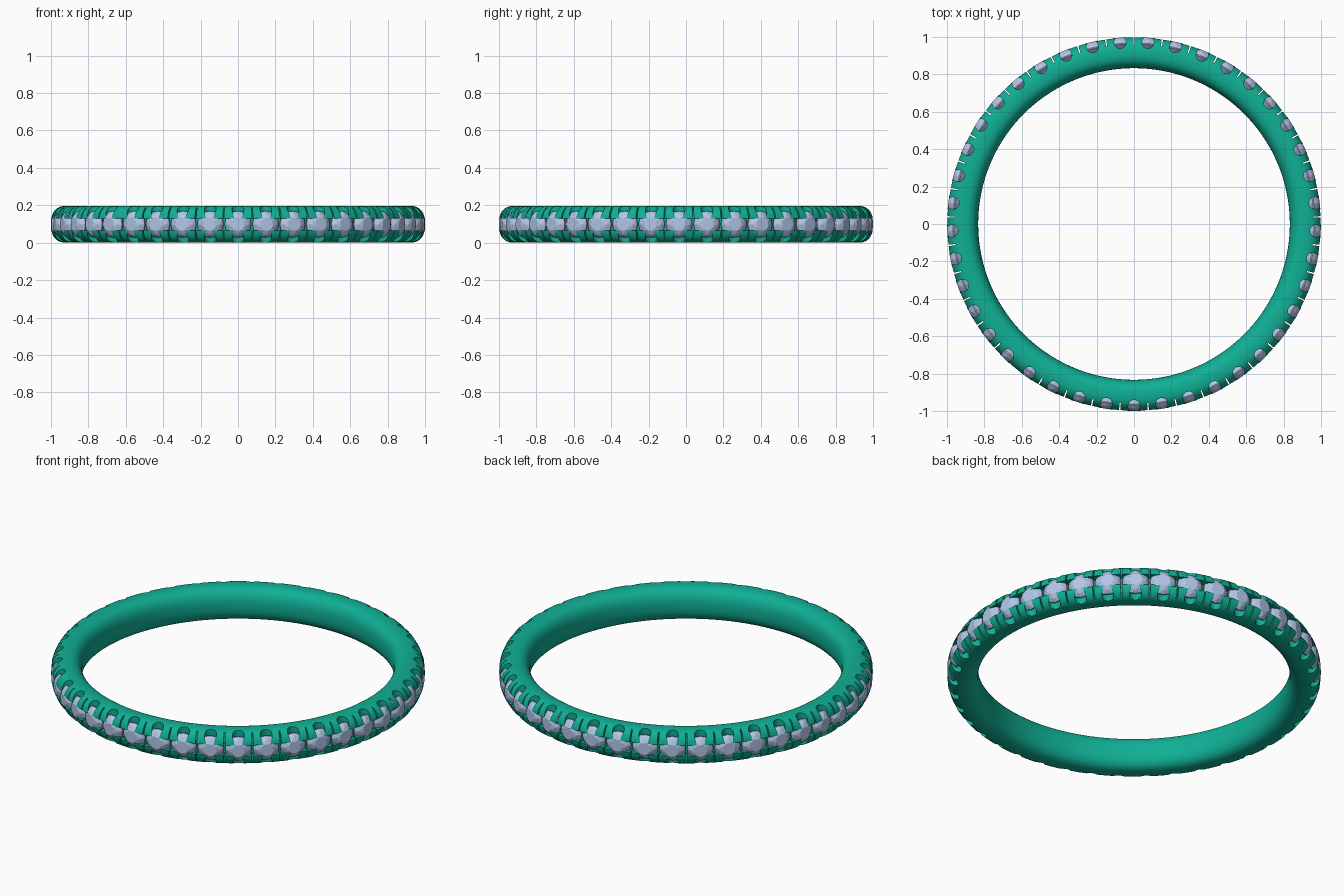
import bpy, bmesh, math
from mathutils import Matrix, Vector

if "Cube" in bpy.data.objects:
    bpy.data.objects.remove(bpy.data.objects["Cube"])

N = 41                      # stones around the ring
ZC = 0.0985                 # mid height
RC, A, B = 0.9165, 0.0835, 0.0985   # band section centre and half sizes
STEP = 2 * math.pi / N


def material(name, rgb):
    m = bpy.data.materials.new(name)
    m.diffuse_color = (*rgb, 1)
    m.use_nodes = True
    m.node_tree.nodes["Principled BSDF"].inputs["Base Color"].default_value = m.diffuse_color
    return m


def to_object(name, bm, mat=None):
    bmesh.ops.recalc_face_normals(bm, faces=bm.faces)
    me = bpy.data.meshes.new(name)
    bm.to_mesh(me)
    bm.free()
    ob = bpy.data.objects.new(name, me)
    bpy.context.collection.objects.link(ob)
    if mat:
        me.materials.append(mat)
    return ob


def lathe(bm, profile, seg):
    """Closed (radius, z) profile swept around z."""
    rings = []
    for i in range(seg):
        a = -math.pi / 2 + 2 * math.pi * i / seg
        rings.append([bm.verts.new((r * math.cos(a), r * math.sin(a), z)) for r, z in profile])
    n = len(profile)
    for i in range(seg):
        p, q = rings[i], rings[(i + 1) % seg]
        for j in range(n):
            bm.faces.new((p[j], q[j], q[(j + 1) % n], p[(j + 1) % n]))


def place(k):
    """Local +x points outward at slot k, starting from the front."""
    return Matrix.Translation((0, 0, ZC)) @ Matrix.Rotation(-math.pi / 2 + k * STEP, 4, 'Z')


green = material("green_metal", (0.005, 0.43, 0.30))
ice = material("pale_stone", (0.45, 0.56, 0.80))

# Band: soft superellipse section swept round
bm = bmesh.new()
section = []
for i in range(40):
    t = 2 * math.pi * i / 40
    c, s = math.cos(t), math.sin(t)
    section.append((RC + A * math.copysign(abs(c) ** 0.8, c),
                    ZC + B * math.copysign(abs(s) ** 0.8, s)))
lathe(bm, section, N * 6)
band = to_object("band", bm, green)

# Cutter: channel running between the upper and lower prongs
bm = bmesh.new()
lathe(bm, [(0.952, ZC - 0.032), (1.1, ZC - 0.032), (1.1, ZC + 0.032), (0.952, ZC + 0.032)], N * 6)
channel = to_object("channel_cutter", bm)

# Cutter: scallops above and below each stone
bm = bmesh.new()
for k in range(N):
    bmesh.ops.create_cone(bm, cap_ends=True, segments=20, radius1=0.032, radius2=0.032, depth=0.4,
                          matrix=place(k) @ Matrix.Translation((0.973, 0, 0)))
scallops = to_object("scallop_cutter", bm)

# Cutter: thin slits that split neighbouring prongs
bm = bmesh.new()
for k in range(N):
    bmesh.ops.create_cube(bm, size=1, matrix=place(k + 0.5) @ Matrix.Translation((1.01, 0, 0))
                          @ Matrix.Diagonal((0.1, 0.007, 0.4, 1)))
slits = to_object("slit_cutter", bm)

bpy.context.view_layer.objects.active = band
for cutter in (channel, scallops, slits):
    mod = band.modifiers.new(cutter.name, 'BOOLEAN')
    mod.operation = 'DIFFERENCE'
    mod.solver = 'EXACT'
    mod.object = cutter
    bpy.ops.object.modifier_apply(modifier=mod.name)
    bpy.data.objects.remove(cutter)
band.select_set(True)
bpy.ops.object.shade_smooth_by_angle(angle=math.radians(35))

# Stones: faceted brilliants (table, crown, girdle, pavilion)
bm = bmesh.new()
rows = [(0.999, 0.036, 8, 0.5), (0.987, 0.057, 8, 0.0), (0.968, 0.071, 16, 0.0),
        (0.962, 0.071, 16, 0.0), (0.925, 0.036, 8, 0.0), (0.895, 0.004, 8, 0.0)]
for k in range(N):
    stone = bmesh.new()
    for x, r, n, off in rows:
        for i in range(n):
            t = 2 * math.pi * (i + off) / n
            stone.verts.new((x, r * math.cos(t), r * math.sin(t)))
    hull = bmesh.ops.convex_hull(stone, input=stone.verts)
    bmesh.ops.dissolve_limit(stone, angle_limit=0.01, verts=stone.verts, edges=stone.edges)
    stone.transform(place(k))
    tmp = bpy.data.meshes.new("tmp")
    stone.to_mesh(tmp)
    stone.free()
    bm.from_mesh(tmp)
    bpy.data.meshes.remove(tmp)
stones = to_object("stones", bm, ice)
